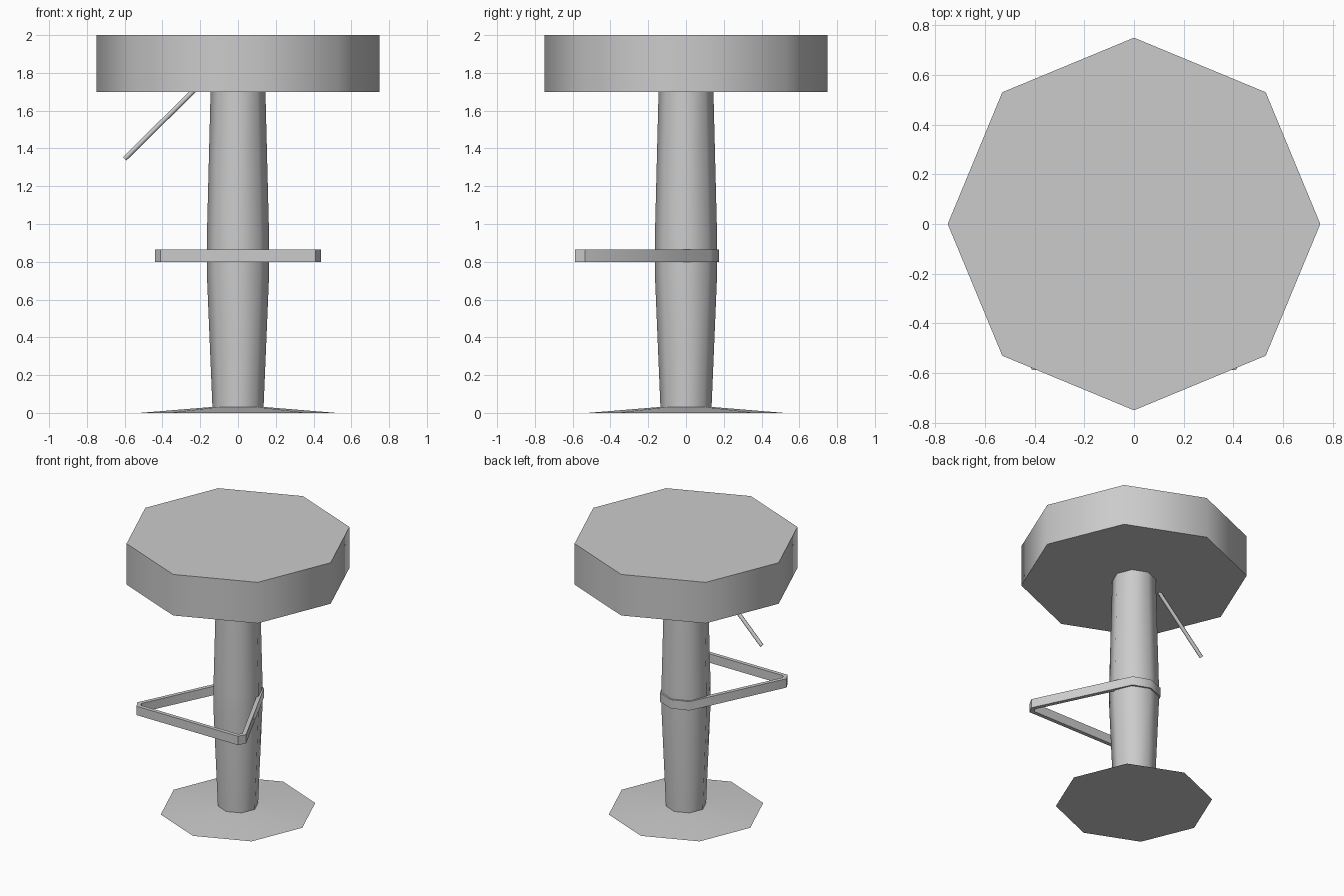
import bpy
import bmesh
from math import cos, sin, pi, radians
from mathutils import Vector

default = bpy.data.objects.get("Cube")
if default:
    bpy.data.objects.remove(default, do_unlink=True)

grey = bpy.data.materials.new("plain_grey")
grey.use_nodes = True
COLOUR = (0.6, 0.6, 0.6, 1)
grey.diffuse_color = COLOUR
grey.node_tree.nodes["Principled BSDF"].inputs["Base Color"].default_value = COLOUR


def finish(name, bm, angle):
    """Turn a bmesh into a shaded object."""
    bmesh.ops.recalc_face_normals(bm, faces=bm.faces)
    mesh = bpy.data.meshes.new(name)
    bm.to_mesh(mesh)
    bm.free()
    mesh.materials.append(grey)
    obj = bpy.data.objects.new(name, mesh)
    bpy.context.collection.objects.link(obj)
    bpy.ops.object.select_all(action='DESELECT')
    obj.select_set(True)
    bpy.context.view_layer.objects.active = obj
    bpy.ops.object.shade_smooth_by_angle(angle=radians(angle))
    return obj


def lathe(name, profile, sides=8, angle=50):
    """Stack rings of (radius, height) around z and cap both ends."""
    bm = bmesh.new()
    rings = [[bm.verts.new((r * cos(2 * pi * i / sides), r * sin(2 * pi * i / sides), z))
              for i in range(sides)] for r, z in profile]
    for low, high in zip(rings, rings[1:]):
        for i in range(sides):
            j = (i + 1) % sides
            bm.faces.new((low[i], low[j], high[j], high[i]))
    bm.faces.new(rings[0])
    bm.faces.new(rings[-1])
    return finish(name, bm, angle)


def band(name, outline, thickness, bottom, top):
    """Closed flat strap: a counter-clockwise outline, mitred inward, given height."""
    pts = [Vector(p) for p in outline]
    inner = []
    for i, p in enumerate(pts):
        a = (p - pts[i - 1]).normalized()
        b = (pts[(i + 1) % len(pts)] - p).normalized()
        na, nb = Vector((-a.y, a.x)), Vector((-b.y, b.x))
        inner.append(p + (na + nb) * thickness / (1 + na.dot(nb)))
    bm = bmesh.new()
    loops = [[bm.verts.new((p.x, p.y, z)) for p in ring]
             for ring, z in ((pts, bottom), (pts, top), (inner, top), (inner, bottom))]
    for k, loop in enumerate(loops):
        following = loops[(k + 1) % len(loops)]
        for i in range(len(pts)):
            j = (i + 1) % len(pts)
            bm.faces.new((loop[i], loop[j], following[j], following[i]))
    return finish(name, bm, 50)


# Seat, column and floor plate
lathe("seat", [(0.75, 1.70), (0.75, 2.0)])
lathe("column", [(0.135, 0.02), (0.165, 0.74), (0.165, 0.92), (0.145, 1.71)])
lathe("base_plate", [(0.52, 0.0), (0.13, 0.032)])

# Footrest strap: wraps the back of the column and spreads to the front bar
half = [(0.41, -0.588), (0.44, -0.535), (0.12, 0.13)]
outline = half + [(0, 0.175)] + [(-x, y) for x, y in reversed(half)]
band("footrest", outline, 0.028, 0.80, 0.865)

# Height lever: thin rod slanting out from under the seat
lever = lathe("height_lever", [(0.013, 0.0), (0.013, 0.56)])
start, end = Vector((-0.6, -0.02, 1.345)), Vector((-0.2, -0.02, 1.74))
lever.location = start
lever.rotation_euler = (end - start).to_track_quat('Z', 'Y').to_euler()
